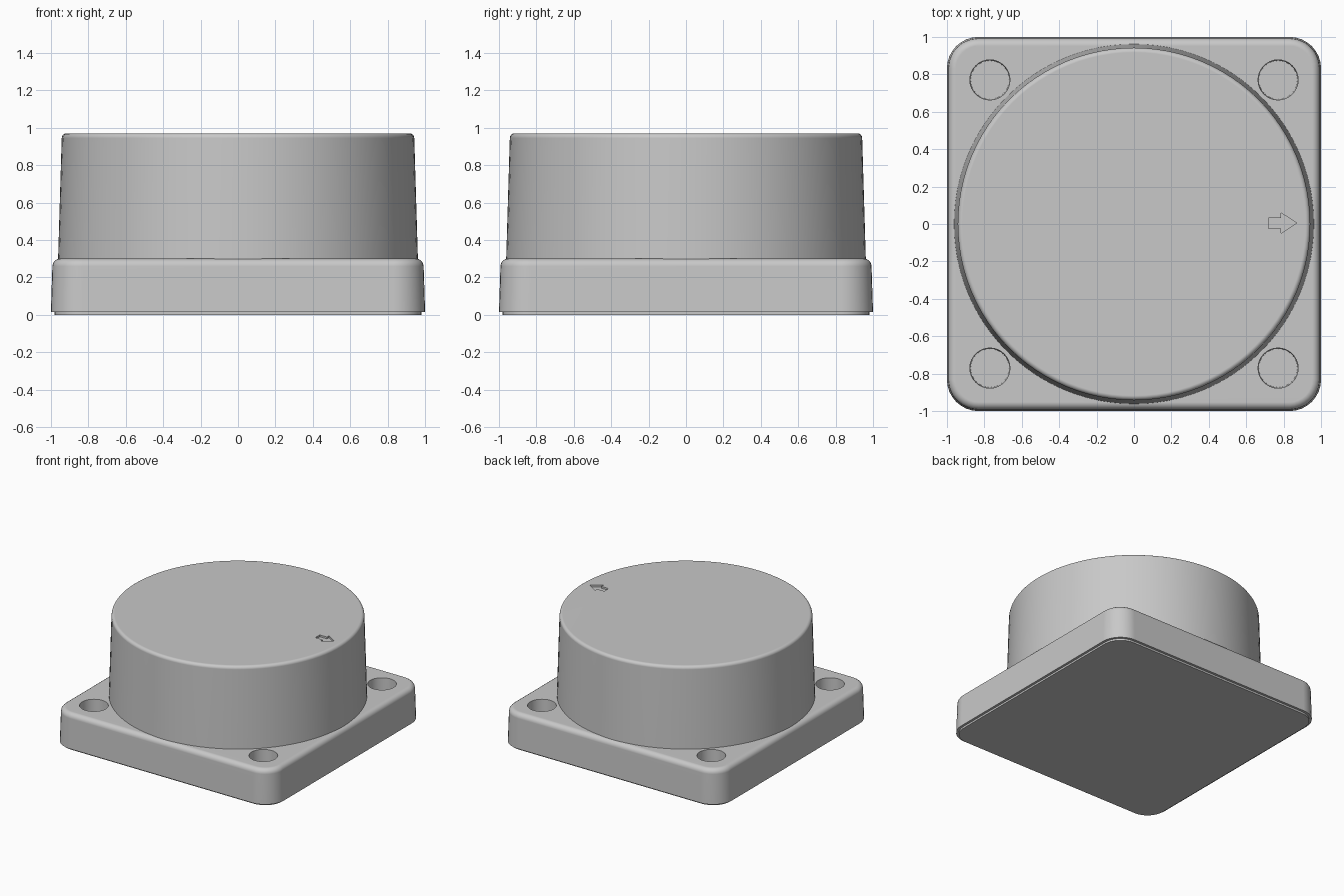
import bpy, bmesh
from math import sin, cos, pi, radians

cube = bpy.data.objects.get("Cube")
if cube:
    bpy.data.objects.remove(cube, do_unlink=True)

grey = bpy.data.materials.new("light grey plastic")
grey.use_nodes = True
colour = (0.58, 0.58, 0.58, 1)
grey.diffuse_color = colour
grey.node_tree.nodes["Principled BSDF"].inputs["Base Color"].default_value = colour


def circle(r, n, cx=0, cy=0):
    return [(cx + r * cos(2 * pi * i / n), cy + r * sin(2 * pi * i / n)) for i in range(n)]


def rounded_square(half, r, n=8):
    c = half - r
    corners = [(c, c), (-c, c), (-c, -c), (c, -c)]
    return [(x + r * cos(pi / 2 * (q + i / n)), y + r * sin(pi / 2 * (q + i / n)))
            for q, (x, y) in enumerate(corners) for i in range(n + 1)]


def loft(name, layers):
    """Solid through a stack of (outline, height) layers."""
    bm = bmesh.new()
    rings = [[bm.verts.new((x, y, z)) for x, y in outline] for outline, z in layers]
    n = len(rings[0])
    for a, b in zip(rings, rings[1:]):
        for i in range(n):
            j = (i + 1) % n
            bm.faces.new((a[i], a[j], b[j], b[i]))
    bm.faces.new(rings[0][::-1])
    bm.faces.new(rings[-1])
    bmesh.ops.recalc_face_normals(bm, faces=bm.faces)
    mesh = bpy.data.meshes.new(name)
    bm.to_mesh(mesh)
    bm.free()
    mesh.materials.append(grey)
    obj = bpy.data.objects.new(name, mesh)
    bpy.context.collection.objects.link(obj)
    return obj


def select(obj):
    bpy.ops.object.select_all(action="DESELECT")
    obj.select_set(True)
    bpy.context.view_layer.objects.active = obj


def cut(obj, cutter):
    select(obj)
    mod = obj.modifiers.new("cut", "BOOLEAN")
    mod.operation = "DIFFERENCE"
    mod.solver = "EXACT"
    mod.object = cutter
    bpy.ops.object.modifier_apply(modifier=mod.name)
    bpy.data.objects.remove(cutter, do_unlink=True)


def smooth(obj):
    select(obj)
    bpy.ops.object.shade_smooth_by_angle(angle=radians(40))
    obj.modifiers.new("flat caps", "WEIGHTED_NORMAL").keep_sharp = True


def fillet(size, r, top, steps=4):
    """Sizes and heights of a rounded upper edge."""
    return [(size - r + r * cos(pi / 2 * i / steps), top - r + r * sin(pi / 2 * i / steps))
            for i in range(steps + 1)]


# Base block with slight draft and rounded upper edge
layers = [(rounded_square(1.0, 0.17), 0.015)]
layers += [(rounded_square(s, s - 0.83), z) for s, z in fillet(0.992, 0.04, 0.3)]
base = loft("base", layers)

# Screw holes in the four corners
for sx in (-1, 1):
    for sy in (-1, 1):
        x, y = 0.77 * sx, 0.77 * sy
        cut(base, loft("hole_cutter", [(circle(0.102, 32, x, y), -0.05),
                                       (circle(0.108, 32, x, y), 0.35)]))
smooth(base)

# Thin cover closing the underside
smooth(loft("bottom_cover", [(rounded_square(0.98, 0.15), 0),
                             (rounded_square(0.98, 0.15), 0.02)]))

# Tapered round housing
layers = [(circle(0.962, 96), 0.28)]
layers += [(circle(r, 96), z) for r, z in fillet(0.942, 0.025, 0.97)]
housing = loft("round_housing", layers)

# Direction arrow sunk into the top
half_arrow = [(0.72, 0.028), (0.785, 0.028), (0.785, 0.055)]
arrow = [(x, -y) for x, y in half_arrow] + [(0.87, 0)] + half_arrow[::-1]
arrow = [(x, y + 0.005) for x, y in arrow]
cut(housing, loft("arrow_cutter", [(arrow, 0.955), (arrow, 1.0)]))
smooth(housing)
